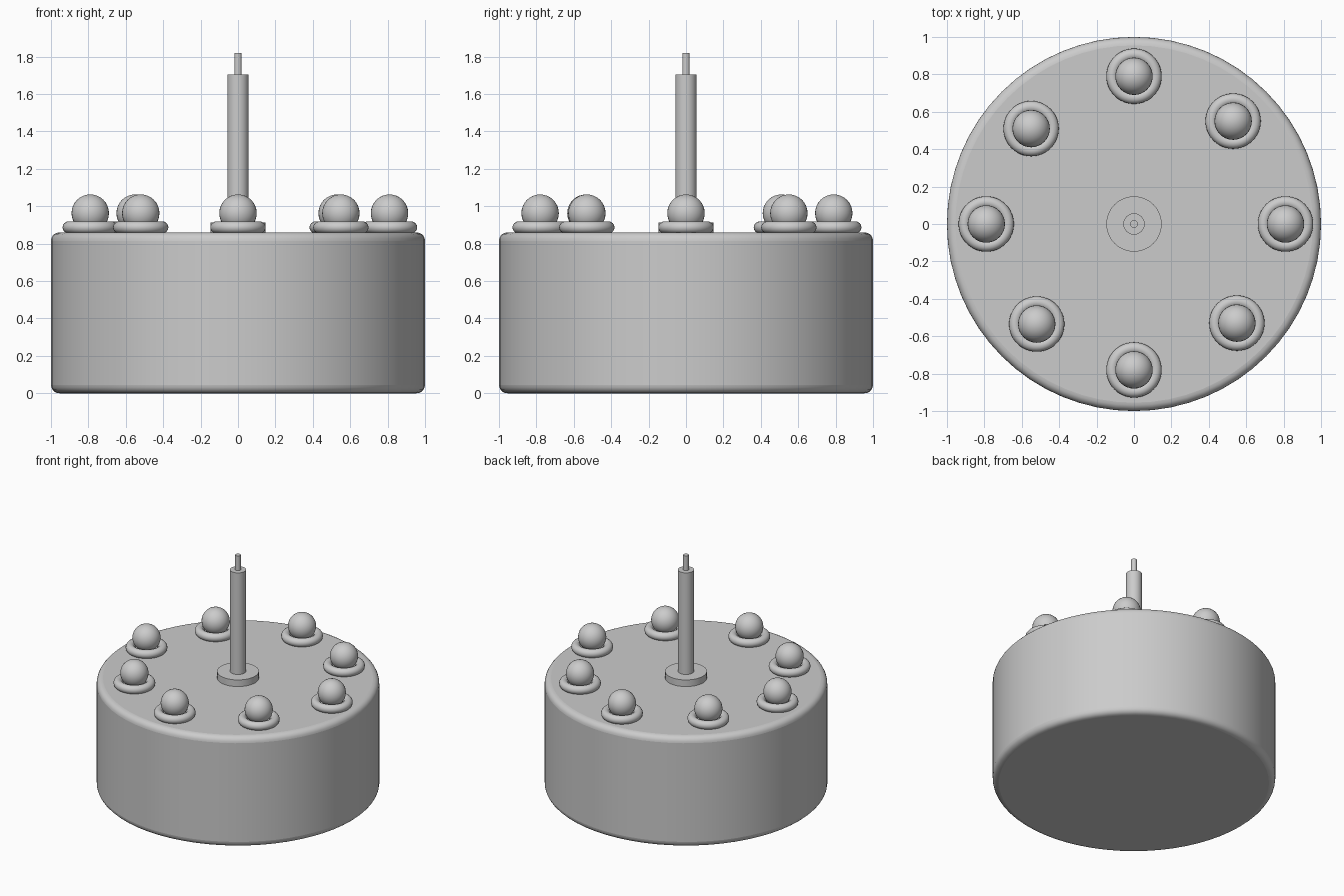
import bpy
import math

cube = bpy.data.objects.get("Cube")
if cube:
    bpy.data.objects.remove(cube, do_unlink=True)

# Single matte grey for every part
grey = bpy.data.materials.new("plain grey")
grey.use_nodes = True
colour = (0.6, 0.6, 0.6, 1)
grey.diffuse_color = colour
grey.node_tree.nodes["Principled BSDF"].inputs["Base Color"].default_value = colour


def finish(name, angle=35):
    ob = bpy.context.object
    ob.name = name
    ob.data.materials.append(grey)
    bpy.ops.object.shade_smooth_by_angle(angle=math.radians(angle))
    return ob


def cylinder(name, radius, bottom, top, sides=32):
    bpy.ops.mesh.primitive_cylinder_add(
        vertices=sides, radius=radius, depth=top - bottom,
        location=(0, 0, (bottom + top) / 2))
    return finish(name)


# Drum body with rounded rims
body = cylinder("drum_body", 1, 0, 0.86, 64)
bevel = body.modifiers.new("rounded rims", "BEVEL")
bevel.width = 0.045
bevel.segments = 5
bevel.limit_method = "ANGLE"
bevel.angle_limit = math.radians(60)

# Central post, flange and thin tip
cylinder("post_flange", 0.148, 0.85, 0.912)
cylinder("post", 0.057, 0.86, 1.705)
cylinder("post_tip", 0.02, 1.70, 1.82)

# Ring of eight ball knobs, each seated in a collar
spots = [(0, 0.79), (0.53, 0.55), (0.81, 0), (0.55, -0.53),
         (0, -0.78), (-0.52, -0.535), (-0.79, 0), (-0.55, 0.51)]
for i, (x, y) in enumerate(spots, 1):
    bpy.ops.mesh.primitive_torus_add(
        location=(x, y, 0.887), major_radius=0.116, minor_radius=0.032,
        major_segments=48, minor_segments=16)
    finish(f"knob_collar_{i}")
    bpy.ops.mesh.primitive_uv_sphere_add(
        radius=0.1, location=(x, y, 0.963), segments=32, ring_count=16)
    finish(f"knob_ball_{i}")
